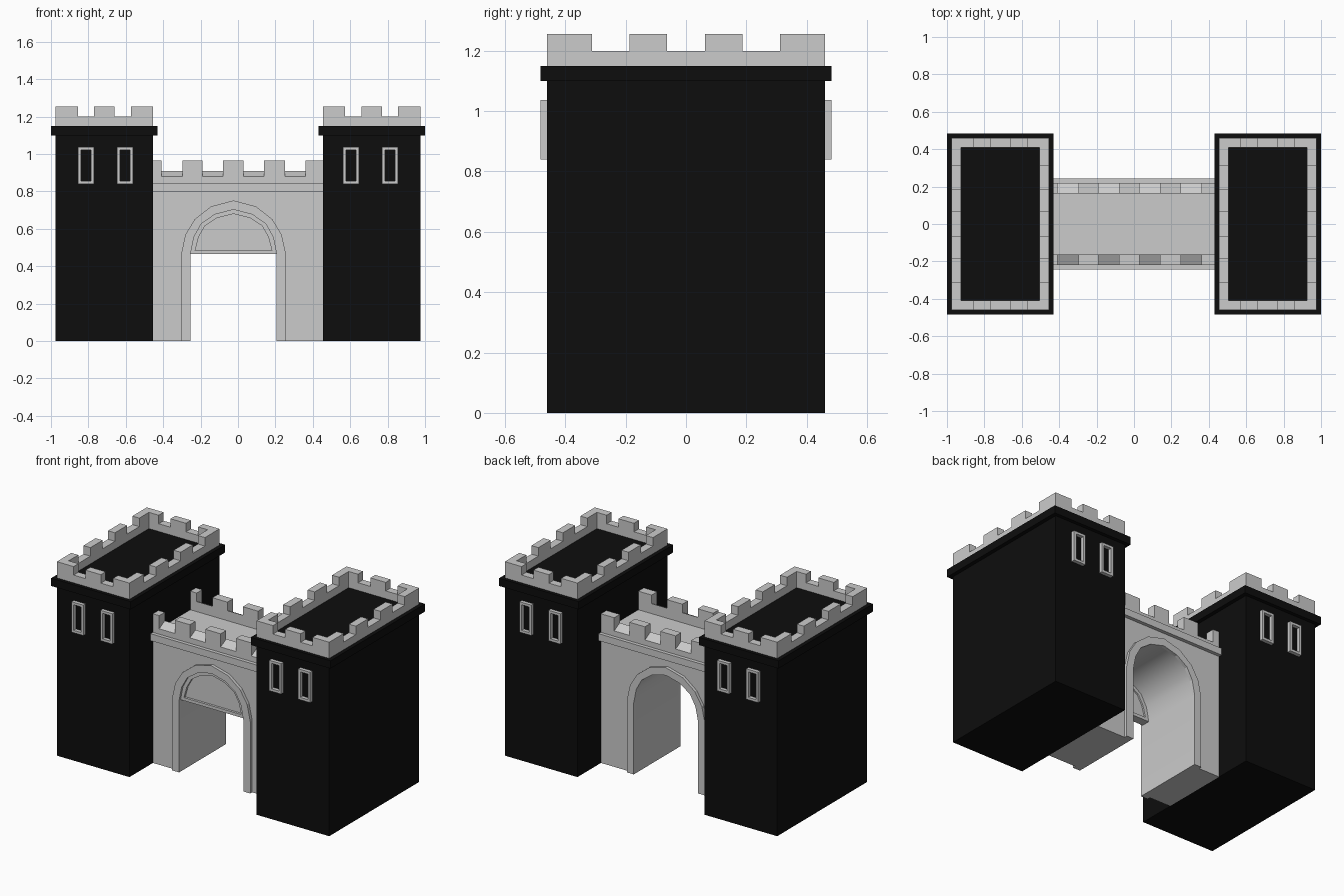
import bpy, bmesh

if "Cube" in bpy.data.objects:
    bpy.data.objects.remove(bpy.data.objects["Cube"])

black = bpy.data.materials.new("black_stone")
black.diffuse_color = (0.004, 0.004, 0.004, 1)
black.use_nodes = True
black.node_tree.nodes["Principled BSDF"].inputs["Base Color"].default_value = black.diffuse_color


def place(axis, u, v, d):
    # (u, v) is the profile plane, d the depth along the extrusion axis
    return (u, d, v) if axis == 'y' else (d, u, v)


def prism(bm, pts, d0, d1, axis='y'):
    a = [bm.verts.new(place(axis, u, v, d0)) for u, v in pts]
    b = [bm.verts.new(place(axis, u, v, d1)) for u, v in pts]
    bm.faces.new(a)
    bm.faces.new(b[::-1])
    for i in range(len(pts)):
        j = (i + 1) % len(pts)
        bm.faces.new((a[i], b[i], b[j], a[j]))


def ring(bm, outer, inner, d0, d1):
    loops = [[bm.verts.new((u, d, v)) for u, v in p]
             for p, d in ((outer, d0), (outer, d1), (inner, d1), (inner, d0))]
    n = len(outer)
    for k in range(4):
        p, q = loops[k], loops[(k + 1) % 4]
        for i in range(n):
            j = (i + 1) % n
            bm.faces.new((p[i], p[j], q[j], q[i]))


def rect(u0, u1, v0, v1):
    return [(u0, v0), (u1, v0), (u1, v1), (u0, v1)]


def crenellated(u0, u1, z0, z1, z2, gaps):
    pts = [(u0, z0), (u0, z2)]
    for a, b in gaps:
        pts += [(a, z2), (a, z1), (b, z1), (b, z2)]
    return pts + [(u1, z2), (u1, z0)]


def finish(name, bm, mat=None, mirror=(False, False), smooth=False):
    bmesh.ops.recalc_face_normals(bm, faces=bm.faces)
    me = bpy.data.meshes.new(name)
    bm.to_mesh(me)
    bm.free()
    ob = bpy.data.objects.new(name, me)
    bpy.context.collection.objects.link(ob)
    if mat:
        me.materials.append(mat)
    if any(mirror):
        m = ob.modifiers.new("mirror", 'MIRROR')
        m.use_axis = (mirror[0], mirror[1], False)
        m.use_mirror_merge = False
    if smooth:
        bpy.ops.object.select_all(action='DESELECT')
        ob.select_set(True)
        bpy.context.view_layer.objects.active = ob
        bpy.ops.object.shade_smooth_by_angle(angle=0.6)
    return ob


# Towers and their projecting caps
X0, X1, Y, T = -0.975, -0.455, 0.46, 0.05
bm = bmesh.new()
prism(bm, rect(X0, X1, 0, 1.10), -Y, Y)
finish("towers", bm, black, (True, False))
bm = bmesh.new()
prism(bm, rect(-1.0, -0.43, 1.10, 1.15), -0.483, 0.483)
finish("tower_caps", bm, black, (True, False))

# Tower battlements: four crenellated strips
bm = bmesh.new()
xgaps = [(-0.855, -0.77), (-0.66, -0.572)]
ygaps = [(-0.312, -0.188), (-0.063, 0.063), (0.188, 0.312)]
for d in (-Y, Y - T):
    prism(bm, crenellated(X0, X1, 1.15, 1.20, 1.255, xgaps), d, d + T)
for d in (X0, X1 - T):
    prism(bm, crenellated(-Y + T, Y - T, 1.15, 1.20, 1.255, ygaps), d, d + T, 'x')
finish("tower_battlements", bm, None, (True, False))

# Window frames, front and back
bm = bmesh.new()
for x in (-0.855, -0.647):
    ring(bm, rect(x, x + 0.086, 0.84, 1.037),
         rect(x + 0.016, x + 0.07, 0.856, 1.021), -0.483, -Y)
finish("window_frames", bm, None, (True, True))

# Arch outlines, left half mirrored about the gate centre line
CX = -0.024


def arch(half, foot=None):
    left = [(-foot[0], foot[1])] if foot else []
    left += [(-x, z) for x, z in half]
    pts = left + [(0, apex(half))] + [(-x, z) for x, z in reversed(left)]
    return [(CX + x, z) for x, z in pts]


def apex(half):
    return {0.28: 0.752, 0.23: 0.703, 0.205: 0.68}[half[0][0]]


outer_half = [(0.28, 0.465), (0.257, 0.57), (0.207, 0.652), (0.12, 0.72)]
inner_half = [(0.23, 0.465), (0.212, 0.555), (0.173, 0.626), (0.10, 0.677)]
panel_half = [(0.205, 0.485), (0.186, 0.557), (0.152, 0.617), (0.088, 0.658)]
opening = arch(inner_half, (0.23, 0))

# Gate wall with arched passage
bm = bmesh.new()
prism(bm, [(X1, 0), (X1, 0.80), (-X1, 0.80), (-X1, 0)] + opening[::-1], -0.22, 0.22)
finish("gate_wall", bm, smooth=True)

# Arch moulding, front and back
bm = bmesh.new()
prism(bm, arch(outer_half, (0.28, 0)) + opening[::-1], -0.24, -0.22)
finish("arch_moulding", bm, None, (False, True))

# Panel closing the top of the front arch
bm = bmesh.new()
ring(bm, arch(inner_half), arch(panel_half), -0.225, -0.17)
finish("arch_panel_frame", bm)
bm = bmesh.new()
prism(bm, arch(panel_half), -0.21, -0.18)
finish("arch_panel", bm)

# Cornice and walkway slab
bm = bmesh.new()
prism(bm, rect(X1, -X1, 0.80, 0.845), -0.243, 0.243)
finish("walkway_cornice", bm)

# Gate battlements: merlons alternating with sloped sills
bm = bmesh.new()
xs = [X1, -0.41, -0.298, -0.19, -0.08, 0.03, 0.14, 0.25, 0.36, -X1]
for i, (a, b) in enumerate(zip(xs, xs[1:])):
    zo, zi = (0.88, 0.91) if i % 2 else (0.965, 0.965)
    prism(bm, [(-0.22, 0.845), (-0.22, zo), (-0.163, zi), (-0.163, 0.845)], a, b, 'x')
finish("gate_battlements", bm, None, (False, True))
